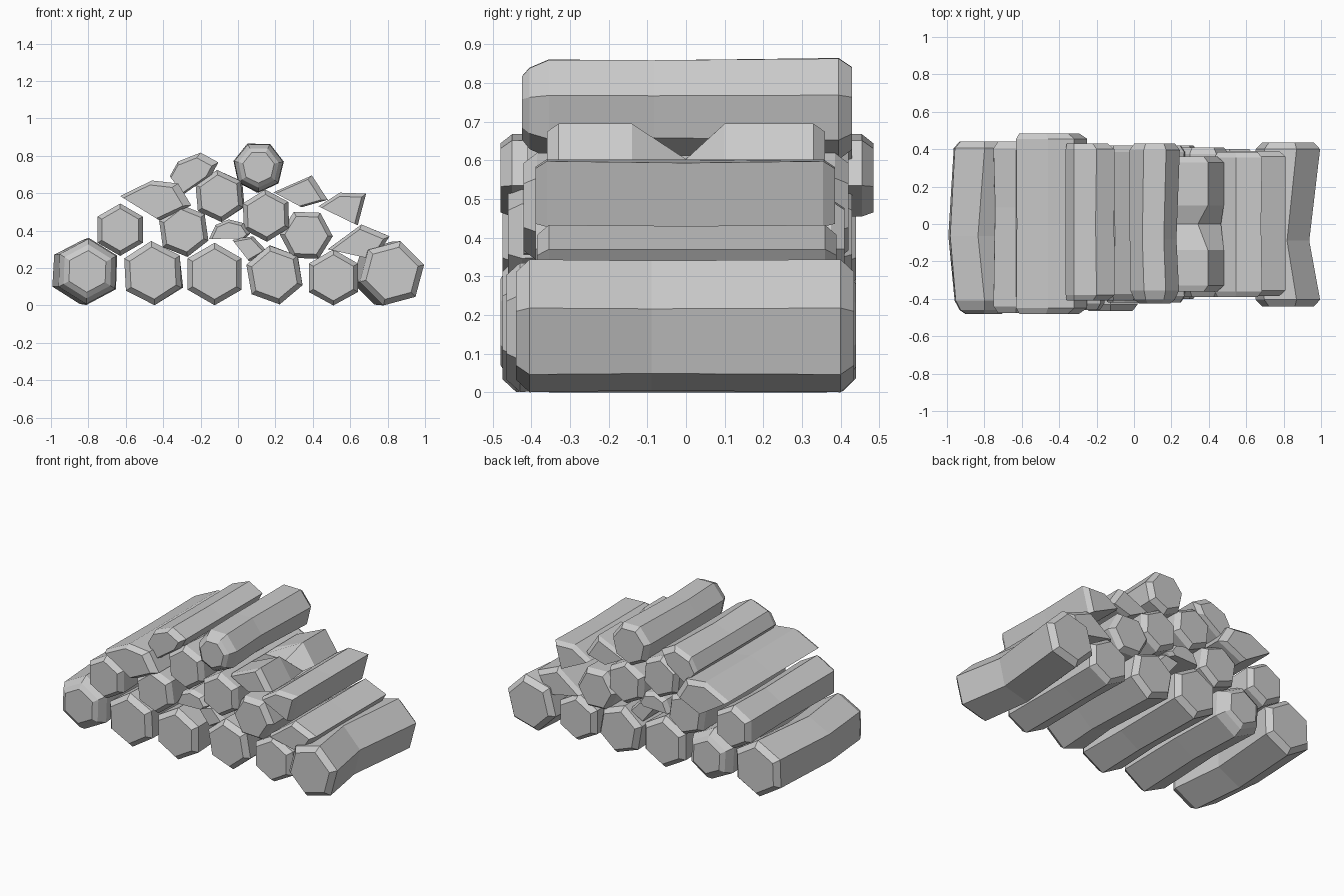
import bpy, bmesh, random
from math import cos, sin, radians

if "Cube" in bpy.data.objects:
    bpy.data.objects.remove(bpy.data.objects["Cube"])

random.seed(4)


def loft(name, rings):
    """Skin a list of rings (each a list of xyz points) and cap both ends."""
    bm = bmesh.new()
    loops = [[bm.verts.new((x, y, max(z, 0.0))) for x, y, z in r] for r in rings]
    n = len(loops[0])
    for a, b in zip(loops, loops[1:]):
        for i in range(n):
            j = (i + 1) % n
            bm.faces.new((a[i], a[j], b[j], b[i]))
    bm.faces.new(loops[0])
    bm.faces.new(loops[-1])
    bmesh.ops.recalc_face_normals(bm, faces=bm.faces)
    me = bpy.data.meshes.new(name)
    bm.to_mesh(me)
    bm.free()
    ob = bpy.data.objects.new(name, me)
    bpy.context.collection.objects.link(ob)
    return ob


def ring(profile, anchor, y, scale=1.0, dx=0.0, jitter=0.0):
    """Profile placed at depth y, scaled about an anchor point."""
    ax, az = anchor
    out = []
    for x, z in profile:
        s = scale + random.uniform(-jitter, jitter)
        out.append((ax + (x - ax) * s + dx, y, az + (z - az) * s))
    return out


def round_log(name, sides, x, z, r, rot, y0, y1, bend, cap_front=0, cap_back=0):
    prof = [(x + r * cos(radians(rot + 360 * i / sides)),
             z + r * sin(radians(rot + 360 * i / sides))) for i in range(sides)]
    c = (x, z)
    mid = random.uniform(-0.12, 0.12)
    rings = []
    if cap_front:                       # deeper, domed front end
        rings += [ring(prof, c, y0, 0.62), ring(prof, c, y0 + 0.02, 0.8),
                  ring(prof, c, y0 + 0.07, 0.97)]
    else:
        rings += [ring(prof, c, y0, 0.81), ring(prof, c, y0 + 0.035, 1.0)]
    rings.append(ring(prof, c, mid, 0.95, bend, 0.04))
    if cap_back:
        rings += [ring(prof, c, y1 - 0.07, 0.97), ring(prof, c, y1 - 0.02, 0.8),
                  ring(prof, c, y1, 0.62)]
    else:
        rings += [ring(prof, c, y1 - 0.035, 1.0), ring(prof, c, y1, 0.81)]
    loft(name, rings)


def split_log(name, y0, y1, prof, notch=None):
    """Split piece; first and last profile points bound the flat split face."""
    (xa, za), (xb, zb) = prof[0], prof[-1]
    c = ((xa + xb) / 2, (za + zb) / 2)
    m = ring(prof, c, 0.0, 0.97, 0.0, 0.04)
    if notch is not None:               # dent chopped into one edge
        x, y, z = m[notch]
        m[notch] = (c[0] + (x - c[0]) * 0.6, y, c[1] + (z - c[1]) * 0.3)
        side = [ring(prof, c, -0.14), m, ring(prof, c, 0.1)]
    else:
        side = [m]
    loft(name, [ring(prof, c, y0, 0.84), ring(prof, c, y0 + 0.03)] + side +
         [ring(prof, c, y1 - 0.03), ring(prof, c, y1, 0.84)])


# bottom row of round logs
bottom = [
    (6, -0.805, 0.182, 0.18, 88, -0.48, 0.44, -0.035, 1, 0),
    (6, -0.455, 0.173, 0.172, 93, -0.475, 0.44, 0.01, 0, 1),
    (6, -0.125, 0.168, 0.167, 90, -0.465, 0.42, 0.0),
    (6, 0.195, 0.163, 0.160, 100, -0.40, 0.42, 0.01),
    (6, 0.51, 0.148, 0.152, 90, -0.39, 0.40, 0.0),
    (6, 0.823, 0.172, 0.178, 75, -0.44, 0.435, -0.05),
]
# upper round logs, including the one on top
upper = [
    (6, -0.63, 0.405, 0.14, 90, -0.475, 0.44, 0.0),
    (6, -0.29, 0.40, 0.142, 98, -0.46, 0.43, 0.0),
    (6, 0.15, 0.48, 0.14, 92, -0.42, 0.42, 0.0),
    (6, 0.365, 0.375, 0.142, 58, -0.39, 0.41, 0.0),
    (6, -0.10, 0.585, 0.14, 95, -0.41, 0.42, 0.01),
    (7, 0.11, 0.74, 0.138, 115, -0.425, 0.43, -0.01, 1, 0),
]
for i, p in enumerate(bottom):
    round_log(f"bottom_log_{i + 1}", *p)
for i, p in enumerate(upper):
    round_log(f"upper_log_{i + 1}", *p)

# split pieces filling the slopes and gaps
splits = [
    (-0.48, 0.485, [(-0.63, 0.585), (-0.46, 0.668), (-0.32, 0.652), (-0.25, 0.535), (-0.42, 0.455)], None),
    (-0.41, 0.43, [(-0.365, 0.69), (-0.32, 0.77), (-0.20, 0.817), (-0.105, 0.765), (-0.14, 0.70), (-0.29, 0.595)], None),
    (-0.36, 0.36, [(0.19, 0.605), (0.395, 0.695), (0.48, 0.565), (0.34, 0.525)], 1),
    (-0.39, 0.385, [(0.43, 0.53), (0.545, 0.603), (0.685, 0.598), (0.64, 0.428)], None),
    (-0.385, 0.39, [(0.48, 0.30), (0.66, 0.433), (0.81, 0.37), (0.73, 0.245)], None),
    (-0.42, 0.40, [(-0.155, 0.355), (-0.12, 0.43), (-0.05, 0.46), (0.03, 0.44), (0.065, 0.385), (0.04, 0.36)], None),
    (-0.37, 0.37, [(-0.03, 0.35), (0.08, 0.37), (0.155, 0.29), (0.06, 0.235)], None),
]
for i, p in enumerate(splits):
    split_log(f"split_log_{i + 1}", *p)
